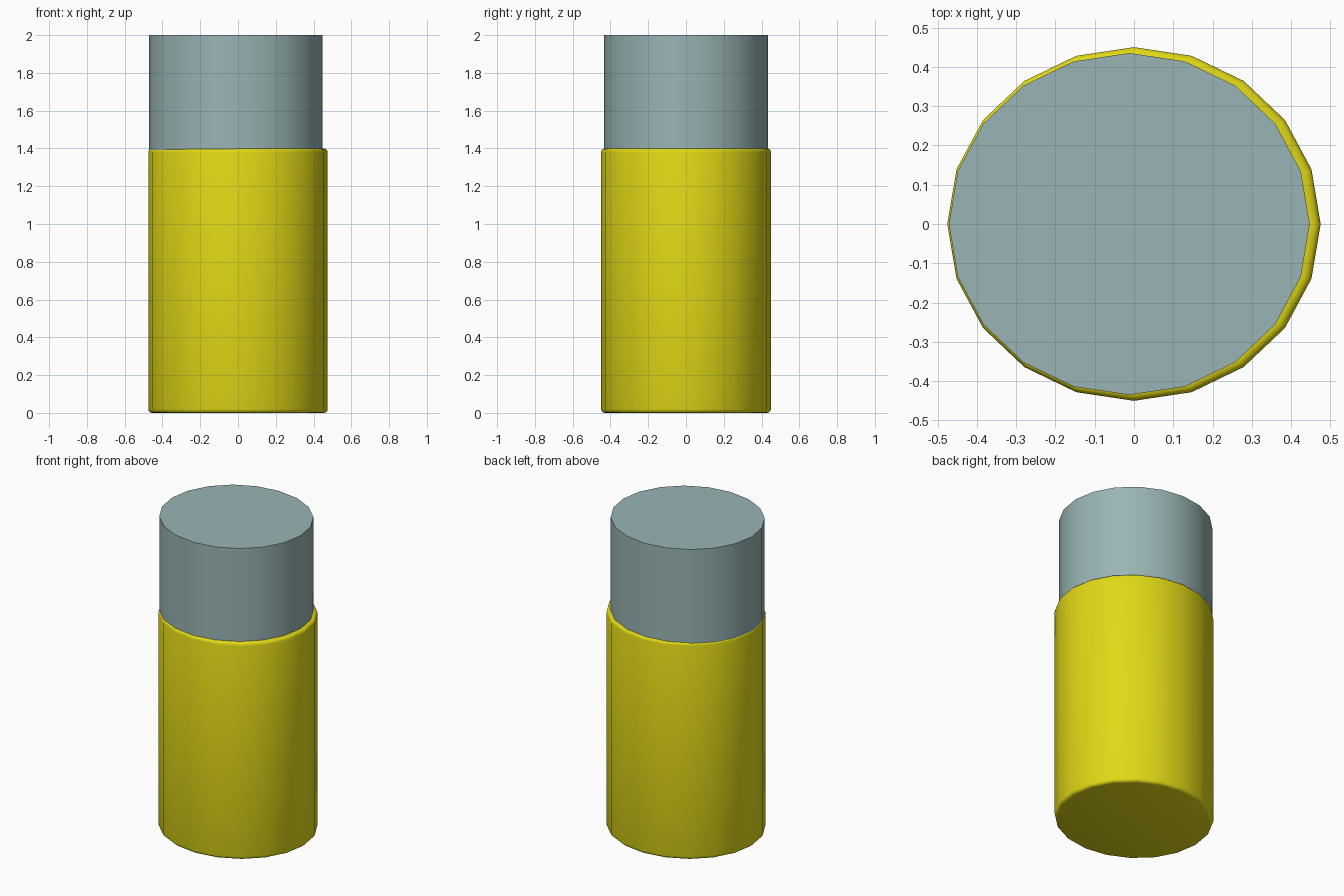
import bpy, math

if "Cube" in bpy.data.objects:
    bpy.data.objects.remove(bpy.data.objects["Cube"])

SIDES = 20


def material(name, color):
    mat = bpy.data.materials.new(name)
    mat.diffuse_color = (*color, 1)
    mat.use_nodes = True
    mat.node_tree.nodes["Principled BSDF"].inputs["Base Color"].default_value = mat.diffuse_color
    return mat


def cylinder(name, x, rx, ry, z0, z1, mat, bevel=0):
    # Oval prism with a vertex on the +x axis
    bpy.ops.mesh.primitive_cylinder_add(
        vertices=SIDES, radius=1, depth=1,
        location=(x, 0, (z0 + z1) / 2), rotation=(0, 0, math.pi / 2))
    obj = bpy.context.object
    obj.name = name
    bpy.ops.object.transform_apply(location=False, rotation=True, scale=False)
    obj.scale = (rx, ry, z1 - z0)
    bpy.ops.object.transform_apply(location=False, rotation=False, scale=True)
    obj.data.materials.append(mat)
    if bevel:
        mod = obj.modifiers.new("rounded_rims", 'BEVEL')
        mod.width = bevel
        mod.segments = 3
        mod.limit_method = 'ANGLE'
        mod.angle_limit = math.radians(60)
        bpy.ops.object.modifier_apply(modifier=mod.name)
    bpy.ops.object.shade_smooth_by_angle(angle=math.radians(35))
    return obj


# Yellow body with rounded top and bottom rims
cylinder("body", 0, 0.475, 0.45, 0, 1.4,
         material("yellow", (0.75, 0.69, 0.008)), bevel=0.02)

# Blue-grey cap, slightly off centre, seated in the body
cylinder("cap", -0.012, 0.459, 0.435, 1.39, 2.0,
         material("blue_grey", (0.32, 0.46, 0.46)))
